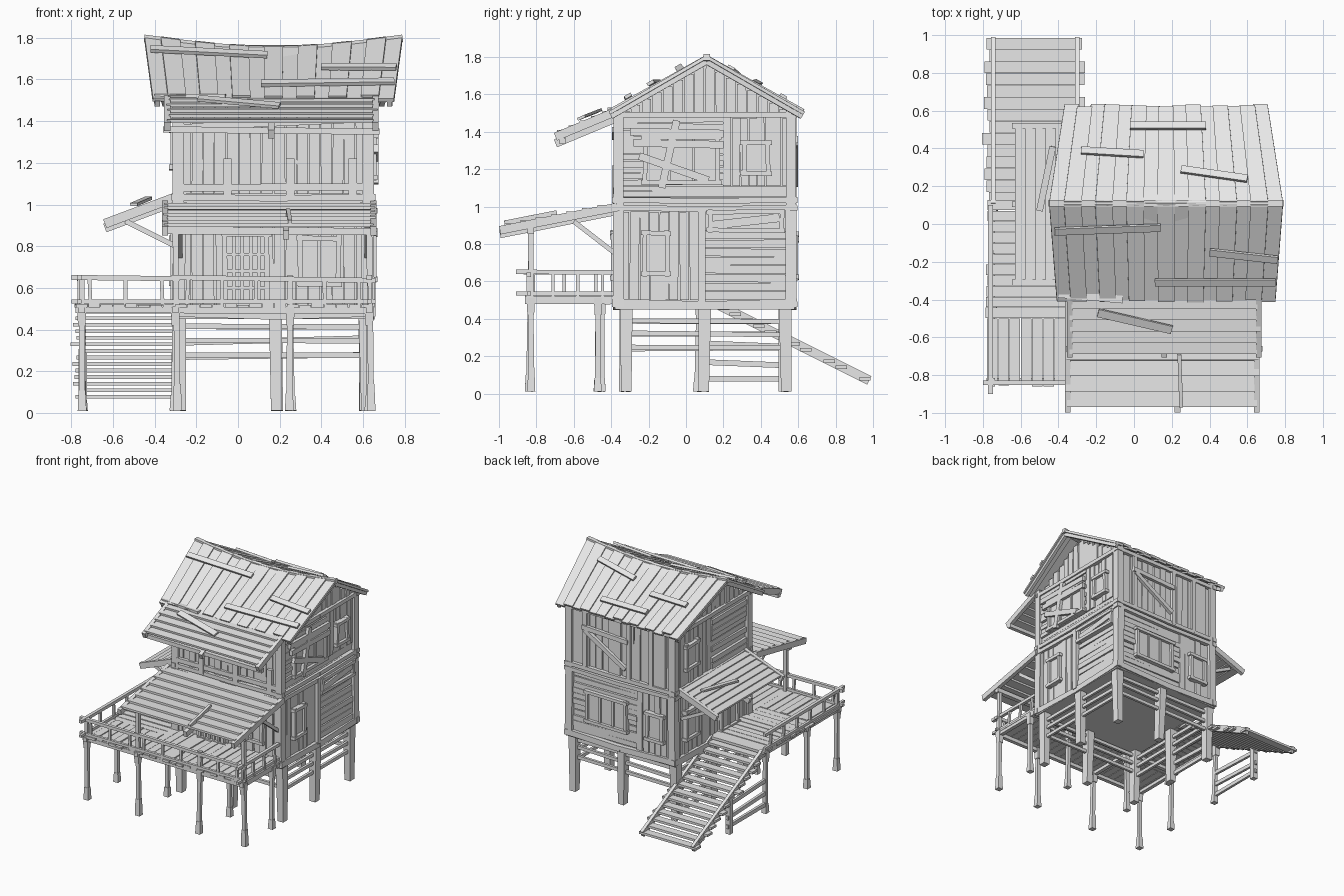
import bpy, bmesh, math, random
from mathutils import Vector as V

random.seed(4)
if "Cube" in bpy.data.objects:
    bpy.data.objects.remove(bpy.data.objects["Cube"])

mat = bpy.data.materials.new("weathered grey wood")
mat.use_nodes = True
mat.diffuse_color = (0.8, 0.8, 0.8, 1)
mat.node_tree.nodes["Principled BSDF"].inputs["Base Color"].default_value = (0.8, 0.8, 0.8, 1)

X0, X1, Y0, Y1 = -0.28, 0.62, -0.355, 0.555      # wall cores
FLOOR, MID, EAVE, RIDGE_Y = 0.47, 1.0, 1.5, 0.11


def rnd(a):
    return random.uniform(-a, a)


def lerp(a, b, t):
    return a + (b - a) * t


def prism(bm, low, high):
    a = [bm.verts.new(p) for p in low]
    b = [bm.verts.new(p) for p in high]
    bm.faces.new(a)
    bm.faces.new(b[::-1])
    for i in range(len(a)):
        j = (i + 1) % len(a)
        bm.faces.new((a[i], b[i], b[j], a[j]))


def slab(bm, corners, t):
    c = [V(p) for p in corners]
    n = (c[1] - c[0]).cross(c[3] - c[0]).normalized()
    n *= t if n.z >= 0 else -t
    prism(bm, c, [p + n for p in c])


def beam(bm, a, b, w, h, up=None, grow=1.0):
    a, b = V(a), V(b)
    d = (b - a).normalized()
    ref = V(up) if up else (V((0, 1, 0)) if abs(d.z) > 0.9 else V((0, 0, 1)))
    u = d.cross(ref).normalized()
    v = u.cross(d)
    ring = [(-1, -1), (1, -1), (1, 1), (-1, 1)]
    prism(bm, [a + u * w / 2 * i + v * h / 2 * j for i, j in ring],
          [b + (u * w / 2 * i + v * h / 2 * j) * grow for i, j in ring])


def box(bm, x0, x1, y0, y1, z0, z1):
    ring = [(x0, y0), (x1, y0), (x1, y1), (x0, y1)]
    prism(bm, [(*p, z0) for p in ring], [(*p, z1) for p in ring])


def finish(bm, name):
    bmesh.ops.recalc_face_normals(bm, faces=bm.faces)
    me = bpy.data.meshes.new(name)
    bm.to_mesh(me)
    bm.free()
    me.materials.append(mat)
    bpy.context.collection.objects.link(bpy.data.objects.new(name, me))


# Wall planes: along, height, outward depth
WALL = {
    "front": lambda s, z, d: V((s, Y0 - d, z)),
    "back": lambda s, z, d: V((s, Y1 + d, z)),
    "right": lambda s, z, d: V((X1 + d, s, z)),
    "left": lambda s, z, d: V((X0 - d, s, z)),
}


def plank(bm, wall, a, b, w, d=0.0, t=0.02):
    a, b = V(a), V(b)
    n = (b - a).normalized()
    n = V((-n.y, n.x)) * w / 2
    ring = [a - n, b - n, b + n, a + n]
    prism(bm, [WALL[wall](p.x, p.y, d) for p in ring], [WALL[wall](p.x, p.y, d + t) for p in ring])


def cladding(bm, wall, s0, s1, z0, z1, upright=True, size=0.055):
    n = max(1, round(((s1 - s0) if upright else (z1 - z0)) / size))
    for i in range(n):
        f, t = (i + 0.5) / n, random.uniform(0.008, 0.024)
        if upright:
            s, w = lerp(s0, s1, f), (s1 - s0) / n
            plank(bm, wall, (s + rnd(.004), z0), (s + rnd(.004), z1 - abs(rnd(.012))), w * 0.93, -0.005, t + 0.005)
        else:
            z, w = lerp(z0, z1, f), (z1 - z0) / n
            plank(bm, wall, (s0, z + rnd(.004)), (s1, z + rnd(.004)), w * 0.9, -0.005, t + 0.005)


def window(bm, wall, s0, s1, z0, z1, bars=1, w=0.024):
    plank(bm, wall, (s0, (z0 + z1) / 2), (s1, (z0 + z1) / 2), z1 - z0, 0, 0.027)
    for s in (s0, s1):
        plank(bm, wall, (s, z0 - .015), (s + rnd(.006), z1 + .015), w, 0, 0.045)
    for z in (z0, z1):
        plank(bm, wall, (s0 - .02, z), (s1 + .02, z + rnd(.006)), w, 0, 0.05)
    for i in range(bars):
        s = lerp(s0, s1, (i + 1) / (bars + 1))
        plank(bm, wall, (s, z0), (s, z1), w * 0.7, 0, 0.037)


# House core, floor and gables
bm = bmesh.new()
box(bm, X0, X1, Y0, Y1, FLOOR, EAVE)
ring = [(Y0, EAVE), (Y1, EAVE), (RIDGE_Y, 1.765)]
prism(bm, [(X0, y, z) for y, z in ring], [(X1, y, z) for y, z in ring])
box(bm, X0 - .035, X1 + .03, Y0 - .025, Y1 + .025, 0.45, 0.49)
finish(bm, "house_core")

# Corner posts and storey bands
bm = bmesh.new()
for x, sx in ((X0, -1), (X1, 1)):
    for y, sy in ((Y0, -1), (Y1, 1)):
        p = (x + sx * .006, y + sy * .006)
        beam(bm, (*p, 0.46), (p[0] - sx * .006, p[1], 1.0), 0.06, 0.06)
        beam(bm, (*p, 1.0), (*p, 1.53), 0.055, 0.055)
for wall in WALL:
    s0, s1 = (X0, X1) if wall in ("front", "back") else (Y0, Y1)
    mid = (s0 + s1) / 2
    for z, w, sag in ((0.485, .045, .015), (0.995, .03, .01), (1.035, .03, .005), (1.49, .03, 0)):
        plank(bm, wall, (s0 - .04, z), (mid, z - sag), w, 0, 0.034)
        plank(bm, wall, (mid, z - sag), (s1 + .04, z), w, 0, 0.036)
finish(bm, "frame_posts_and_bands")

# Front wall: planked upper storey, door and window below
bm = bmesh.new()
cladding(bm, "front", X0, X1, 1.05, 1.48)
plank(bm, "front", (X0, 1.08), (X1, 1.085), 0.035, 0.01, 0.025)
plank(bm, "front", (X0, 1.37), (X1, 1.41), 0.03, 0.01, 0.03)
for s in (-0.05, 0.25, 0.55):
    plank(bm, "front", (s, 1.03), (s, 1.22), 0.04, 0.01, 0.03)
cladding(bm, "front", X0, X1, 0.5, 0.98)
window(bm, "front", -0.06, 0.14, 0.52, 0.86, 4)
for z in (0.6, 0.68, 0.76):
    plank(bm, "front", (-0.06, z), (0.14, z), 0.014, 0.02, 0.02)
window(bm, "front", 0.3, 0.48, 0.62, 0.84, 1)
finish(bm, "front_wall")

# Right wall: boarded window, small windows, planks
bm = bmesh.new()
cladding(bm, "right", Y0, 0.2, 1.11, 1.48, False, .035)
cladding(bm, "right", 0.2, Y1, 1.11, 1.48, True, .045)
cladding(bm, "right", Y0, Y1, 1.02, 1.11, False, .03)
window(bm, "right", -0.22, 0.17, 1.13, 1.37, 2)
window(bm, "right", 0.31, 0.44, 1.18, 1.34, 0)
for a, b in (((-.13, 1.1), (-.05, 1.46)), ((-.25, 1.27), (.12, 1.14)), ((-.3, 1.4), (.2, 1.39)), ((-.28, 1.34), (.2, 1.33))):
    plank(bm, "right", a, b, 0.04, 0.03, 0.025)
cladding(bm, "right", Y0, 0.07, 0.5, 0.98)
cladding(bm, "right", 0.1, Y1, 0.5, 0.87, False, .045)
plank(bm, "right", (.085, .48), (.085, 1), .04, 0, .04)
window(bm, "right", -0.22, -0.1, 0.64, 0.86, 0)
window(bm, "right", 0.13, 0.51, 0.875, 0.97, 0)
plank(bm, "right", (0.14, 0.9), (0.5, 0.94), 0.045, 0.02, 0.02)
finish(bm, "right_wall")

# Back wall: triple window and braced shutter
bm = bmesh.new()
cladding(bm, "back", X0, X1, 1.05, 1.48)
for s in (0.48, 0.1, -0.1):
    plank(bm, "back", (s, 1.03), (s, 1.48), 0.035, 0, 0.035)
plank(bm, "back", (0.48, 1.34), (0.12, 1.12), 0.035, 0.02, 0.025)
plank(bm, "back", (0.5, 1.36), (0.1, 1.34), 0.035, 0.02, 0.025)
cladding(bm, "back", 0.03, X1, 0.5, 0.98, False, .045)
cladding(bm, "back", X0, 0.03, 0.5, 0.98)
window(bm, "back", 0.12, 0.46, 0.62, 0.85, 2)
window(bm, "back", -0.2, -0.07, 0.62, 0.82, 0)
finish(bm, "back_wall")

# Left wall
bm = bmesh.new()
cladding(bm, "left", 0.1, Y1, 1.05, 1.48)
cladding(bm, "left", Y0, 0.1, 1.05, 1.48, False, .045)
window(bm, "left", 0.3, 0.44, 1.18, 1.36, 0)
cladding(bm, "left", Y0, Y1, 0.5, 0.98)
window(bm, "left", 0.3, 0.44, 0.62, 0.84, 0)
window(bm, "left", -0.2, 0.0, 0.52, 0.88, 1)
finish(bm, "left_wall")

# Gable planks following the roof pitch
bm = bmesh.new()
for wall in ("left", "right"):
    for i in range(16):
        y = lerp(Y0 + .03, Y1 - .03, i / 15)
        top = 1.775 - abs(y - RIDGE_Y) * 0.59
        plank(bm, wall, (y, 1.48), (y + rnd(.004), top - .01), 0.05, -0.005, random.uniform(.012, .028))
finish(bm, "gable_planks")


# Sagging main roof of tapered planks
def roof(t, f, back):
    ex = lerp(-0.37, 0.71, t) if back else lerp(-0.41, 0.75, t)
    ridge = V((lerp(-0.45, 0.79, t), RIDGE_Y, 1.79 - 0.055 * math.sin(math.pi * t)))
    return ridge.lerp(V((ex, 0.62 if back else -0.4, 1.495)), f)


bm = bmesh.new()
N = 15
for back in (False, True):
    for i in range(N):
        lift = V((0, 0, 0.012 * (i % 2)))
        a, b, end = i / N - .004, (i + 1) / N + .004, 1 + rnd(.015)
        slab(bm, [roof(max(a, 0), 0, back) + lift, roof(min(b, 1), 0, back) + lift,
                  roof(min(b, 1), end, back) + lift, roof(max(a, 0), end, back) + lift], 0.018)
    for t in (0.02, 0.98):
        beam(bm, roof(t, 0, back) - V((0, 0, .012)), roof(t, 1, back) - V((0, 0, .012)), .025, .03)
for i in range(8):
    beam(bm, roof(i / 8, 0, 0) + V((0, 0, .008)), roof((i + 1) / 8, 0, 0) + V((0, 0, .008)), 0.035, 0.035)
finish(bm, "main_roof")

# Loose boards nailed over the roof
bm = bmesh.new()
for x0, y0, x1, y1 in ((-.42, -.04, .14, -.02), (.11, -.31, .75, -.31), (.4, -.15, .76, -.19),
                       (-.28, .39, .05, .37), (-.02, .52, .38, .52), (.25, .29, .6, .24)):
    ends = []
    for x, y in ((x0, y0), (x1, y1)):
        f = (y - RIDGE_Y) / (0.51 if y > RIDGE_Y else -0.51)
        ends.append(V((x, y, roof((x + .43) / 1.2, f, y > RIDGE_Y).z + .045)))
    beam(bm, *ends, 0.04, 0.018, (0, .5 if y0 > RIDGE_Y else -.5, .85))
finish(bm, "roof_patch_boards")


# Lean-to canopies: boards across, rafters beneath
def canopy(name, point, n, rafters, rise=0.02):
    bm = bmesh.new()
    for i in range(n):
        f0, f1, k = i / n, (i + 1.12) / n, V((0, 0, rise))
        a, b = rnd(.012), 1 + rnd(.012)
        slab(bm, [point(a, f0), point(b, f0), point(b, f1) + k, point(a, f1) + k], 0.016)
    for r in rafters:
        drop = V((0, 0, -.015 if 0 < r < 1 else .005))
        beam(bm, point(r, -.02) + drop, point(r, 1.06) + drop, 0.03, 0.045)
    return bm


bm = canopy("upper", lambda s, f: V((lerp(-.34, .66, s), lerp(-.38, -.68, f), lerp(1.5, 1.375, f) - .015 * math.sin(math.pi * s))), 5, (0, .5, 1))
beam(bm, (-.19, -.47, 1.51), (.2, -.56, 1.475), .045, .015, (0, -.4, .9))
beam(bm, (-.4, -.37, 1.52), (-.06, -.4, 1.52), .04, .02)
beam(bm, (-.36, -.66, 1.36), (.68, -.66, 1.35), .03, .03)
finish(bm, "upper_front_canopy")

bm = canopy("lower", lambda s, f: V((lerp(-.35, .65, s), lerp(-.38, -.96, f), lerp(.99, .875, f))), 7, (0, .58, 1))
beam(bm, (.24, -.69, .965), (.25, -.97, .91), .02, .03)
beam(bm, (-.34, -.83, .875), (.66, -.83, .87), .035, .035)
for x in (-.28, .62):
    beam(bm, (x, -.38, .75), (x, -.6, .92), .025, .025)
finish(bm, "porch_canopy")

bm = canopy("side", lambda s, f: V((lerp(-.31, .52, s), 0, lerp(1.03, .91, f))).yxz + V((lerp(-.3, -.62, f), 0, 0)), 6, (0, .5, 1), .012)
beam(bm, (-.5, .07, 1.0), (-.43, .41, 1.03), .035, .015)
for y in (-.27, .48):
    beam(bm, (-.3, y, .8), (-.54, y, .92), .025, .025)
finish(bm, "side_canopy")

# Stilts with rails between them
bm = bmesh.new()
sx, sy = (-0.28, 0.18, 0.61), (-0.32, 0.1, 0.53)
for x in sx:
    for y in sy:
        if (x, y) != (sx[1], sy[1]):
            beam(bm, (x + rnd(.012), y + rnd(.012), 0.01), (x, y, 0.47), 0.05, 0.055, grow=1.25)
for z in (0.275, 0.345, 0.42):
    for y in (sy[0], sy[2]):
        beam(bm, (sx[0], y, z + rnd(.015)), (sx[2], y, z + rnd(.015)), 0.02, 0.026)
    for x in (sx[0], sx[2]):
        beam(bm, (x, sy[0], z - .03 + rnd(.01)), (x, sy[2], z - .03 + rnd(.01)), 0.02, 0.026)
finish(bm, "house_stilts")

# Porch deck boards
bm = bmesh.new()
for i in range(24):
    x = lerp(-0.75, 0.62, i / 23)
    box(bm, x - .028, x + .028, -0.85 + rnd(.012), -0.36 if x > -.33 else -0.5, .505, .522 + rnd(.004))
for i in range(11):
    y = lerp(-0.47, 0.1, i / 10)
    box(bm, -.78 + rnd(.01), -.28, y - .027, y + .027, .505, .522 + rnd(.004))
for y in (-.83, -.42):
    beam(bm, (-.78, y, .495), (.65, y, .49), .03, .03)
for x in (-.75, -.3, .63):
    beam(bm, (x, -.86, .495), (x, .12 if x < .5 else -.38, .495), .03, .03)
finish(bm, "porch_deck")

# Porch posts with swollen feet and heads
bm = bmesh.new()
for x, y, top in ((-.75, -.83, .66), (-.3, -.83, .87), (.25, -.83, .66), (.63, -.83, .87),
                  (-.75, -.45, .5), (-.3, -.45, .5), (.25, -.47, .5), (.63, -.47, .5), (-.75, .07, .5), (-.3, .07, .5)):
    foot = V((x + rnd(.012), y + rnd(.012), .01))
    beam(bm, foot, (x, y, top), .028, .028)
    beam(bm, foot, foot.lerp(V((x, y, top)), .15), .042, .042, grow=.8)
    beam(bm, (x, y, .42), (x, y, .51), .036, .036, grow=1.25)
finish(bm, "porch_posts")

# Porch railing
bm = bmesh.new()
for a, b, n in (((-.8, -.84), (-.28, -.84), 3), ((-.32, -.84), (.66, -.84), 6),
                ((.63, -.91), (.63, -.38), 4), ((-.76, -.9), (-.76, .1), 6)):
    beam(bm, (*a, .65), (*b, .64 + rnd(.01)), .025, .024)
    beam(bm, (*a, .535), (*b, .535), .02, .02)
    for i in range(n):
        p = V(a).lerp(V(b), (i + .5) / n)
        beam(bm, (p.x + rnd(.01), p.y, .52), (p.x, p.y, .65), .018, .018)
finish(bm, "porch_railing")

# Stairs down to the back, with braced supports
bm = bmesh.new()
for x in (-.745, -.3):
    beam(bm, (x, .1, .51), (x, .98, .07), .025, .05)
    beam(bm, (x, .52, .02), (x, .52, .29), .04, .04)
    for z0, z1 in ((.08, .08), (.17, .15), (.27, .25)):
        beam(bm, (x, .05, z0), (x, .55, z1), .02, .03)
for i in range(14):
    f = (i + .6) / 14
    y, z = lerp(.1, .98, f), lerp(.5, .06, f) + .005
    w = .025 * (i % 3) / 2
    box(bm, -.77 - w + rnd(.01), -.28 + w + rnd(.01), y - .031, y + .031, z - .009, z + .009)
finish(bm, "stairs")
